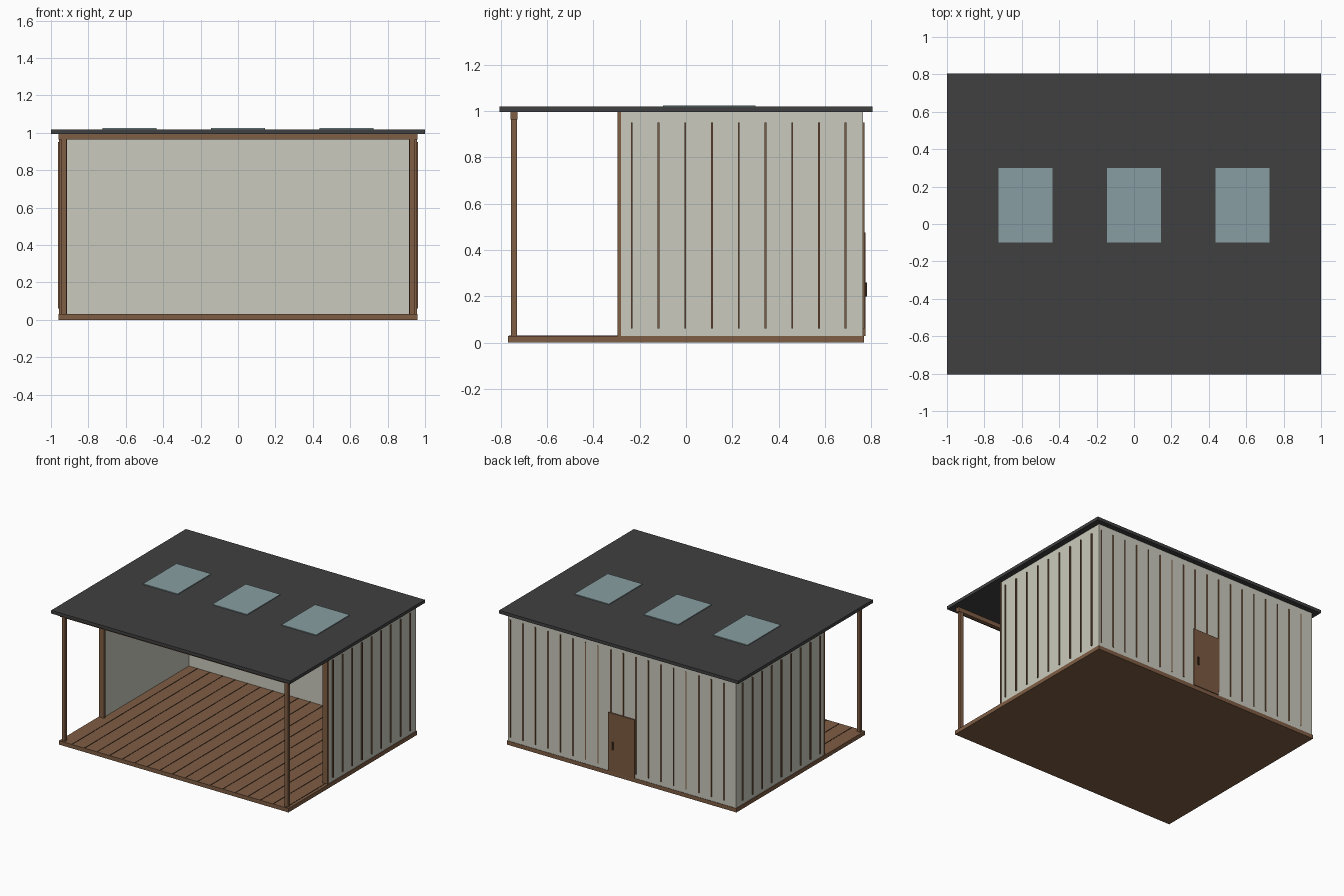
import bpy
import bmesh

cube = bpy.data.objects.get("Cube")
if cube:
    bpy.data.objects.remove(cube, do_unlink=True)


def material(name, hex_code):
    srgb = [int(hex_code[i:i + 2], 16) / 255 for i in (0, 2, 4)]
    colour = [c / 12.92 if c < 0.04 else ((c + 0.055) / 1.055) ** 2.4 for c in srgb] + [1]
    mat = bpy.data.materials.new(name)
    mat.use_nodes = True
    mat.diffuse_color = colour
    mat.node_tree.nodes["Principled BSDF"].inputs["Base Color"].default_value = colour
    return mat


wood = material("warm wood", "7F5D44")
door_wood = material("door wood", "7C5A41")
dark_wood = material("dark wood", "3C2A1E")
panel = material("pale wall panel", "CACABD")
roofing = material("charcoal roofing", "404040")
glass = material("skylight glass", "899EA2")


def boxes(name, mat, spans):
    """One object made of boxes, each given as x, y and z ranges."""
    bm = bmesh.new()
    for span in spans:
        verts = bmesh.ops.create_cube(bm, size=1)["verts"]
        for v in verts:
            v.co = [lo + (c + 0.5) * (hi - lo) for c, (lo, hi) in zip(v.co, span)]
    mesh = bpy.data.meshes.new(name)
    bm.to_mesh(mesh)
    bm.free()
    mesh.materials.append(mat)
    obj = bpy.data.objects.new(name, mesh)
    bpy.context.collection.objects.link(obj)
    return obj


def around(centre, width):
    return (centre - width / 2, centre + width / 2)


FLOOR, CEILING = 0.03, 0.995
HALF_X, BACK = 0.96, 0.765
WALL_FRONT = -0.28
STORY = (FLOOR, CEILING)
BATTEN_Z = (0.062, 0.95)
back_lines = [0.935 - 0.1052 * i for i in range(18)]
side_lines = [-0.234 + 0.1154 * i for i in range(9)]

# Deck with board seams
boxes("deck", wood, [((-HALF_X, HALF_X), (-0.768, 0.768), (0, FLOOR))])
boxes("deck_seams", dark_wood,
      [(around(x, 0.006), (-0.765, 0.74), (FLOOR - 0.005, FLOOR + 0.002)) for x in back_lines])

# Back wall with battens
boxes("back_wall", panel, [((-0.955, 0.955), (0.735, BACK), STORY)])
boxes("back_battens", wood,
      [(around(x, 0.008), (BACK - 0.005, BACK + 0.005), BATTEN_Z) for x in back_lines])

# Side walls, battens, end jambs and porch posts on both sides
for side, s in (("left", 1), ("right", -1)):
    def across(a, b):
        return tuple(sorted((s * a, s * b)))
    boxes(side + "_wall", panel, [(across(0.925, 0.955), (WALL_FRONT, 0.735), STORY)])
    boxes(side + "_battens", wood,
          [(across(0.95, 0.963), around(y, 0.008), BATTEN_Z) for y in side_lines])
    boxes(side + "_wall_jamb", wood, [(across(0.915, 0.956), (-0.295, WALL_FRONT), STORY)])
    boxes(side + "_porch_post", wood, [(across(0.918, 0.946), (-0.755, -0.73), STORY)])

# Porch beam
boxes("porch_beam", wood, [((-HALF_X, HALF_X), (-0.757, -0.728), (0.963, CEILING))])

# Back door and handle
boxes("back_door", door_wood, [((-0.11, 0.11), (BACK - 0.005, 0.774), (FLOOR, 0.475))])
boxes("door_handle", dark_wood, [(around(0.072, 0.012), (0.77, 0.781), (0.2, 0.26))])

# Roof with three skylights
boxes("roof", roofing, [((-1, 1), (-0.805, 0.805), (CEILING, 1.019))])
boxes("skylights", glass,
      [(around(x, 0.29), (-0.1, 0.3), (1.017, 1.025)) for x in (-0.58, 0, 0.58)])
